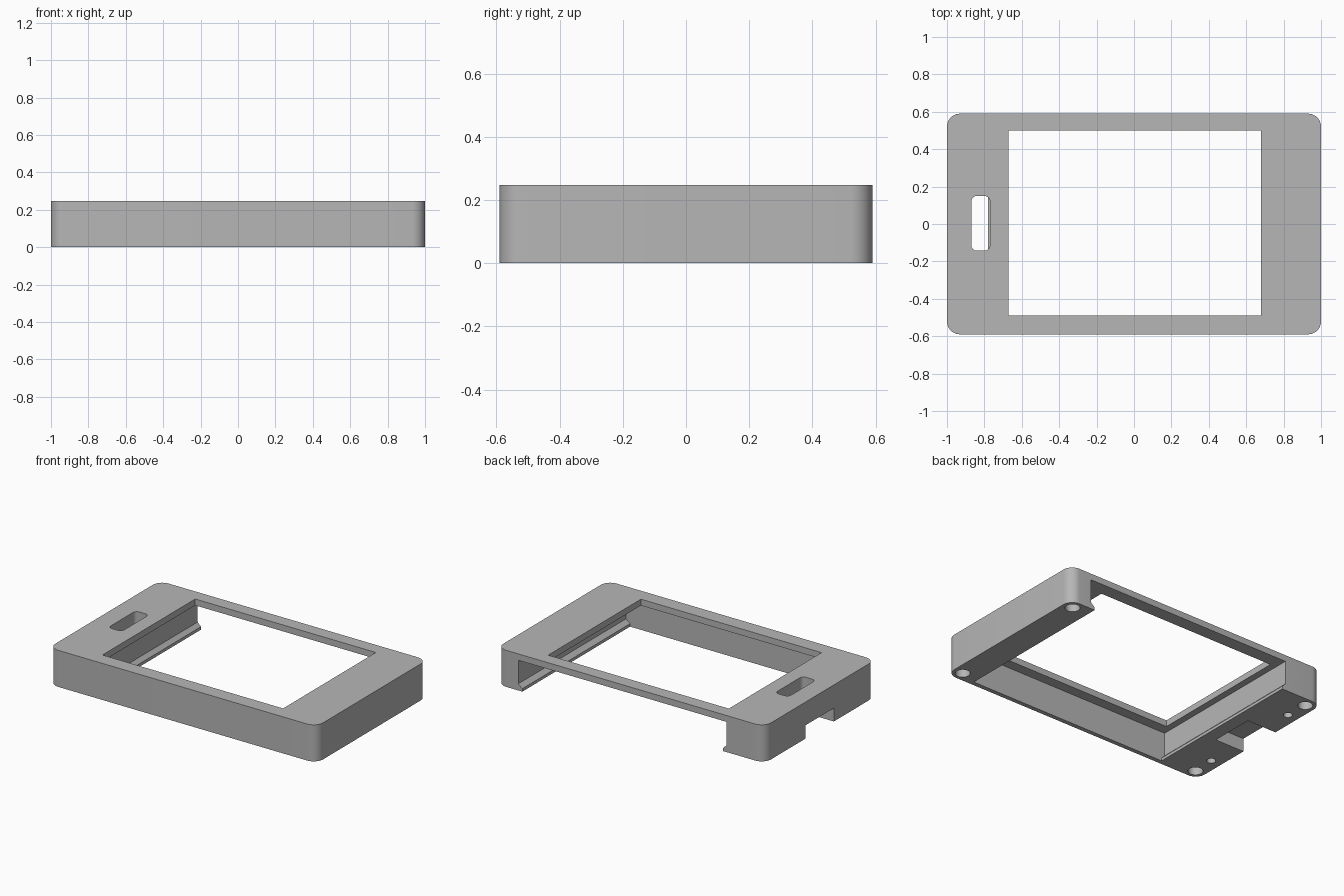
import bpy, bmesh, math
from mathutils import Vector

if "Cube" in bpy.data.objects:
    bpy.data.objects.remove(bpy.data.objects["Cube"], do_unlink=True)

grey = bpy.data.materials.new("plain grey")
grey.use_nodes = True
grey.diffuse_color = (0.47, 0.47, 0.47, 1)
grey.node_tree.nodes["Principled BSDF"].inputs["Base Color"].default_value = grey.diffuse_color

HEIGHT, HALF_DEPTH = 0.247, 0.59
PLATE = 0.043      # thickness of the top plate


def prism(name, outline, offset):
    """Extrude a closed outline of 3D points along an offset."""
    bm = bmesh.new()
    face = bm.faces.new([bm.verts.new(p) for p in outline])
    moved = bmesh.ops.extrude_face_region(bm, geom=[face])["geom"]
    bmesh.ops.translate(bm, vec=Vector(offset),
                        verts=[v for v in moved if isinstance(v, bmesh.types.BMVert)])
    bmesh.ops.recalc_face_normals(bm, faces=bm.faces)
    mesh = bpy.data.meshes.new(name)
    bm.to_mesh(mesh)
    bm.free()
    mesh.materials.append(grey)
    ob = bpy.data.objects.new(name, mesh)
    bpy.context.collection.objects.link(ob)
    return ob


def rounded_box(name, x0, x1, y0, y1, z0, z1, radius, steps=10):
    """Upright box with rounded vertical edges."""
    pts = []
    corners = [(x1 - radius, y1 - radius), (x0 + radius, y1 - radius),
               (x0 + radius, y0 + radius), (x1 - radius, y0 + radius)]
    for quarter, (cx, cy) in enumerate(corners):
        for i in range(steps + 1):
            a = math.pi / 2 * (quarter + i / steps)
            pts.append((cx + radius * math.cos(a), cy + radius * math.sin(a), z0))
    return prism(name, pts, (0, 0, z1 - z0))


def box(name, x0, x1, y0, y1, z0, z1):
    return prism(name, [(x0, y0, z0), (x1, y0, z0), (x1, y1, z0), (x0, y1, z0)],
                 (0, 0, z1 - z0))


def hole(name, x, y, radius, depth, sides=32):
    ring = [(x + radius * math.cos(2 * math.pi * i / sides),
             y + radius * math.sin(2 * math.pi * i / sides), -0.05) for i in range(sides)]
    return prism(name, ring, (0, 0, depth + 0.05))


# Outer shell
frame = rounded_box("bezel_frame", -1, 1, -HALF_DEPTH, HALF_DEPTH, 0, HEIGHT, 0.07)

# Cavity open at the back, narrowed at the bottom by a small retaining lip each side
ceiling = HEIGHT - PLATE
section = [(-0.715, ceiling), (-0.715, 0.045), (-0.69, 0.02), (-0.69, -0.05),
           (0.81, -0.05), (0.81, 0.02), (0.84, 0.045), (0.84, ceiling)]
cutters = [prism("cavity_cutter", [(x, -0.56, z) for x, z in section], (0, 1.3, 0))]

# Window, slot and the notch below the slot
cutters += [
    box("window_cutter", -0.67, 0.68, -0.49, 0.5, 0.1, 0.4),
    rounded_box("slot_cutter", -0.87, -0.77, -0.143, 0.15, 0.05, 0.4, 0.03, 6),
    box("notch_cutter", -1.1, -0.78, -0.15, 0.155, -0.05, 0.09),
]

# Screw holes and locating holes underneath
for side in (-1, 1):
    for end in (-1, 1):
        cutters.append(hole("screw_hole_cutter", end * 0.93, side * 0.523, 0.046, 0.16))
    cutters.append(hole("locating_hole_cutter", -0.923, side * 0.365, 0.028, 0.12))

bpy.context.view_layer.objects.active = frame
for cutter in cutters:
    mod = frame.modifiers.new("cut", "BOOLEAN")
    mod.operation = "DIFFERENCE"
    mod.solver = "EXACT"
    mod.object = cutter
    bpy.ops.object.modifier_apply(modifier=mod.name)
    bpy.data.objects.remove(cutter, do_unlink=True)

bpy.ops.object.select_all(action="DESELECT")
frame.select_set(True)
bpy.ops.object.shade_smooth_by_angle(angle=math.radians(30))
